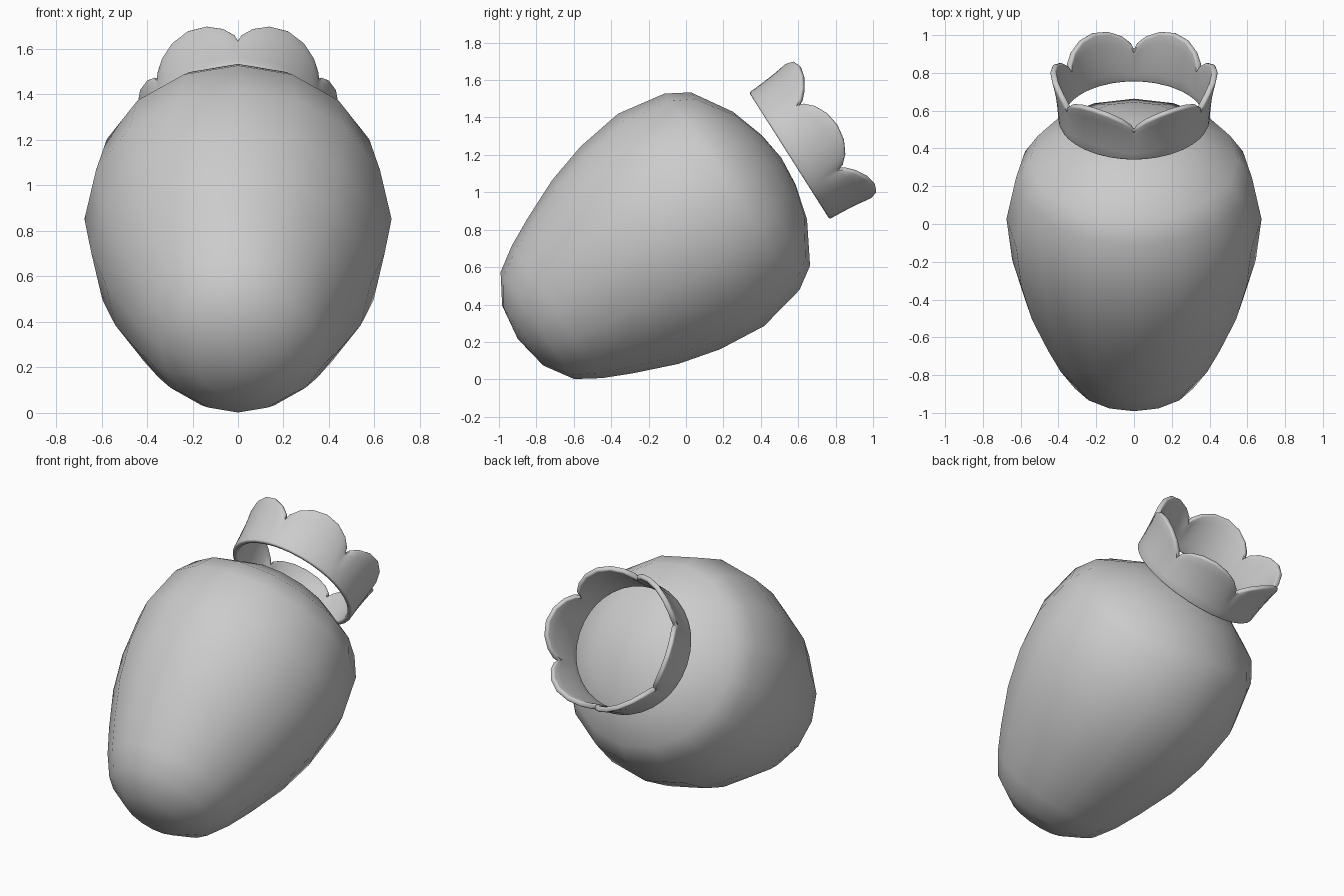
import bpy, math
from math import sin, cos, pi, radians

if "Cube" in bpy.data.objects:
    bpy.data.objects.remove(bpy.data.objects["Cube"])


def make(name, verts, faces, loc, tilt):
    me = bpy.data.meshes.new(name)
    me.from_pydata(verts, [], faces)
    ob = bpy.data.objects.new(name, me)
    bpy.context.collection.objects.link(ob)
    ob.location = loc
    ob.rotation_euler = (radians(tilt), 0, 0)
    bpy.context.view_layer.objects.active = ob
    for o in bpy.context.selected_objects:
        o.select_set(False)
    ob.select_set(True)
    return ob


def bridge(row, n):
    # quads between ring number row and the next one
    return [(row * n + i, row * n + (i + 1) % n,
             (row + 1) * n + (i + 1) % n, (row + 1) * n + i) for i in range(n)]


# egg-shaped body: 16-sided lathe about a leaning axis (radius, height)
profile = [(.194, -1.72), (.347, -1.625), (.428, -1.498), (.501, -1.346),
           (.596, -1.12), (.658, -.892), (.689, -.628), (.637, -.362),
           (.562, -.242), (.348, -.115), (.16, -.06)]
N = 16
verts = [(.98 * r * sin(2 * pi * i / N), -r * cos(2 * pi * i / N), z)
         for r, z in profile for i in range(N)]
faces = []
for row in range(len(profile) - 1):
    faces += [f[::-1] for f in bridge(row, N)]
low, high = len(verts), len(verts) + 1
verts += [(0, 0, -1.752), (0, 0, -.042)]
last = (len(profile) - 1) * N
for i in range(N):
    j = (i + 1) % N
    faces += [(low, i, j), (high, last + j, last + i)]
body = make("egg_body", verts, faces, (0, .5445, 1.208), -55.5)
bpy.ops.object.shade_smooth()

# scalloped collar: six round lobes, slightly flared at their tips
LOBES, SEG, ROWS = 6, 8, 5
M = LOBES * SEG
verts, faces = [], []
for row in range(ROWS + 1):
    v = row / ROWS
    for i in range(M):
        lobe, k = divmod(i, SEG)
        f = (1 - cos(pi * k / SEG)) / 2
        bump = max(0, sin(pi * f)) ** .6
        a = (lobe + f) * 2 * pi / LOBES
        r = .385 + .01 * v + .035 * bump * v * v
        verts.append((r * sin(a), -r * cos(a), v * (.185 + .12 * bump)))
for row in range(ROWS):
    faces += [f[::-1] for f in bridge(row, M)]
collar = make("scalloped_collar", verts, faces, (0, .5525, 1.195), -57.6)
solid = collar.modifiers.new("Thickness", 'SOLIDIFY')
solid.thickness = .032
solid.offset = 0
bevel = collar.modifiers.new("Rounded rim", 'BEVEL')
bevel.width = .011
bevel.segments = 3
bevel.limit_method = 'ANGLE'
bevel.angle_limit = radians(50)
bpy.ops.object.shade_smooth_by_angle(angle=radians(50))
